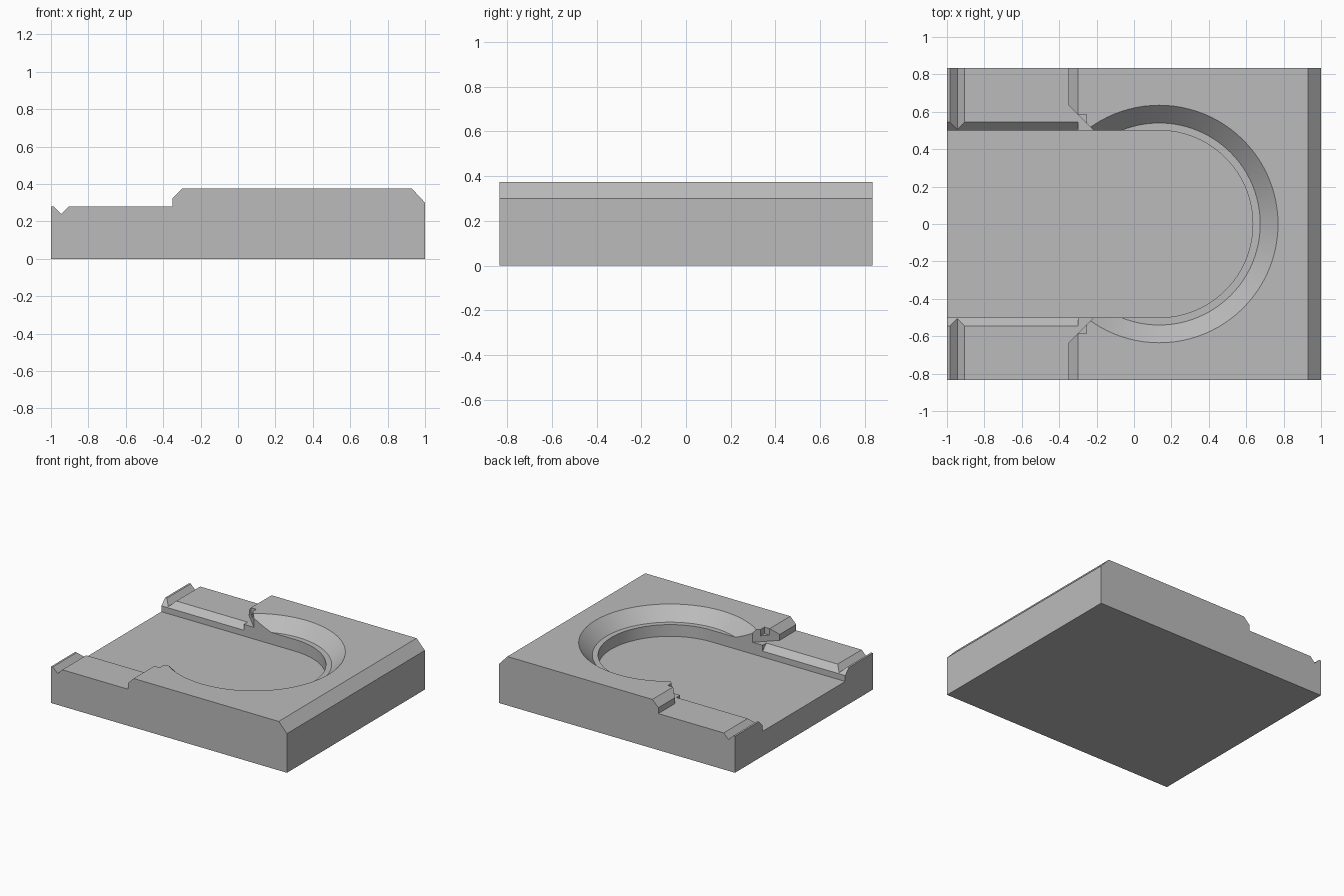
import bpy, bmesh, math
from mathutils import Vector

if "Cube" in bpy.data.objects:
    bpy.data.objects.remove(bpy.data.objects["Cube"])

grey = bpy.data.materials.new("plain grey")
grey.diffuse_color = (0.5, 0.5, 0.5, 1)
grey.use_nodes = True
grey.node_tree.nodes["Principled BSDF"].inputs["Base Color"].default_value = grey.diffuse_color


def finish(bm, name):
    bmesh.ops.recalc_face_normals(bm, faces=bm.faces)
    me = bpy.data.meshes.new(name)
    bm.to_mesh(me)
    bm.free()
    me.materials.append(grey)
    ob = bpy.data.objects.new(name, me)
    bpy.context.collection.objects.link(ob)
    return ob


def prism(name, points, offset):
    """Extrude a closed 3D outline along an offset."""
    bm = bmesh.new()
    face = bm.faces.new([bm.verts.new(p) for p in points])
    ext = bmesh.ops.extrude_face_region(bm, geom=[face])
    verts = [g for g in ext["geom"] if isinstance(g, bmesh.types.BMVert)]
    bmesh.ops.translate(bm, verts=verts, vec=Vector(offset))
    return finish(bm, name)


W, TOP, STEP, FLOOR = 0.835, 0.375, 0.28, 0.19
CX, R = 0.135, 0.5

# Block: side profile with chamfered end, raised deck, low deck and V groove
profile = [(-1, 0), (1, 0), (1, 0.30), (0.93, TOP), (-0.30, TOP), (-0.35, 0.325),
           (-0.35, STEP), (-0.905, STEP), (-0.945, 0.24), (-0.985, STEP), (-1, STEP)]
block = prism("block", [(x, -W, z) for x, z in profile], (0, 2 * W, 0))
cutters = []

# Pocket: straight channel running into a half circle
arc = [math.radians(-90 + 180 * i / 48) for i in range(49)]
outline = [(-1.1, -R)] + [(CX + R * math.cos(a), R * math.sin(a)) for a in arc] + [(-1.1, R)]
cutters.append(prism("pocket_cutter", [(x, y, FLOOR) for x, y in outline], (0, 0, 0.4)))

# Conical rim around the round end, leaving a narrow ledge
bm = bmesh.new()
bmesh.ops.create_cone(bm, cap_ends=True, segments=96, radius1=0.54, radius2=0.665, depth=0.125)
bmesh.ops.translate(bm, verts=bm.verts, vec=(CX, 0, STEP + 0.0625))
cutters.append(finish(bm, "rim_cutter"))

for s, side in ((1, "back"), (-1, "front")):
    # Diagonal corner at the mouth of the round end
    diagonal = [(-0.37, 0.655), (-0.37, 0.45), (-0.165, 0.45)]
    cutters.append(prism(side + "_corner_cutter",
                         [(x, s * y, STEP) for x, y in diagonal], (0, 0, 0.2)))
    # Small square notch in the diagonal corner
    notch = [(-0.30, 0.54), (-0.255, 0.54), (-0.255, 0.585), (-0.30, 0.585)]
    cutters.append(prism(side + "_notch_cutter",
                         [(x, s * y, 0.325) for x, y in notch], (0, 0, 0.2)))
    # Bevel along the channel edge
    bevel = [(0.48, 0.215), (0.56, 0.295), (0.48, 0.295)]
    cutters.append(prism(side + "_bevel_cutter",
                         [(-1.1, s * y, z) for y, z in bevel], (0.8, 0, 0)))

for cutter in cutters:
    cutter.hide_render = True
    mod = block.modifiers.new(cutter.name, 'BOOLEAN')
    mod.operation = 'DIFFERENCE'
    mod.solver = 'EXACT'
    mod.object = cutter

# Apply the cuts and discard the helpers
bpy.context.view_layer.objects.active = block
block.select_set(True)
for mod in list(block.modifiers):
    bpy.ops.object.modifier_apply(modifier=mod.name)
for cutter in cutters:
    bpy.data.objects.remove(cutter)
bpy.ops.object.shade_smooth_by_angle(angle=math.radians(20))
